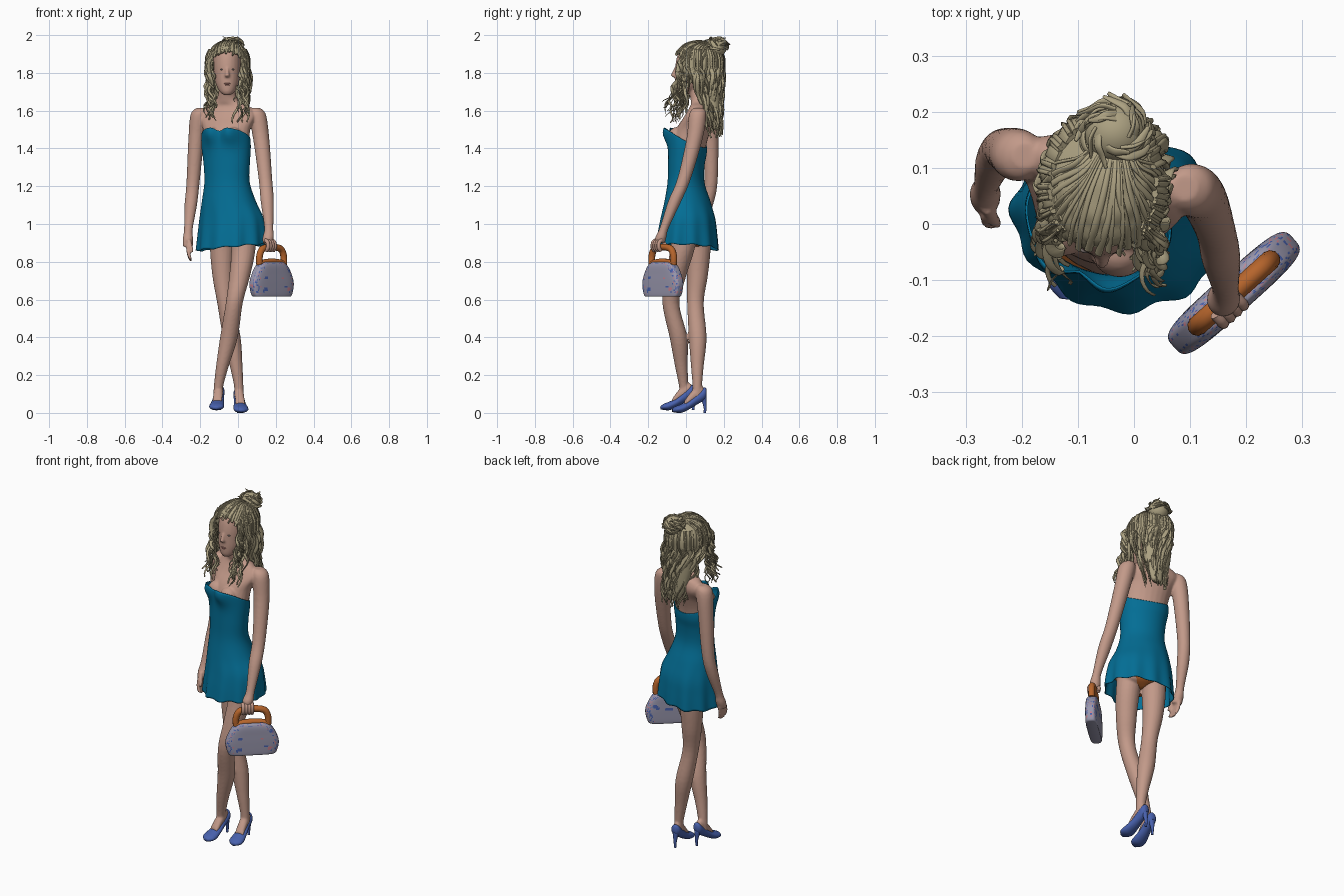
import bpy, bmesh, math, random
from mathutils import Vector, Matrix

if "Cube" in bpy.data.objects:
    bpy.data.objects.remove(bpy.data.objects["Cube"])
random.seed(4)
U, sin, cos, pi, V = random.uniform, math.sin, math.cos, math.pi, Vector

def material(name, *rgb):
    m = bpy.data.materials.new(name)
    m.diffuse_color = (*rgb, 1)
    m.use_nodes = True
    m.node_tree.nodes["Principled BSDF"].inputs["Base Color"].default_value = m.diffuse_color
    return m

SKIN, HAIR = material("skin", .54, .32, .25), material("dark blonde", .41, .355, .22)
TEAL, BLUE = material("teal cloth", .001, .155, .30), material("shoe blue", .065, .12, .42)
GREY, ORANGE = material("bag lavender grey", .32, .31, .42), material("handle orange", .47, .13, .025)
PINK, LIP = material("spot pink", .60, .22, .27), material("lip rose", .42, .19, .16)
EYE = material("eye grey", .22, .18, .17)

def spline(pts, n):
    """Catmull-Rom through tuples of any length."""
    out = []
    for i in range(len(pts) - 1):
        quad = pts[max(i - 1, 0)], pts[i], pts[i + 1], pts[min(i + 2, len(pts) - 1)]
        for t in (k / n for k in range(n)):
            out.append([0.5 * (2*q + (r-p)*t + (2*p-5*q+4*r-s)*t*t + (3*q-p-3*r+s)*t**3) for p, q, r, s in zip(*quad)])
    return out + [list(pts[-1])]

def loft(bm, rings, yaw=0.0, M=Matrix(), seg=24, n=5, power=2, fn=None, cap=True):
    """Rings are (cx, cy, cz, rx, ry)."""
    rot, rows, data = Matrix.Rotation(yaw, 3, 'Z'), [], spline(rings, n)
    for j, (cx, cy, cz, rx, ry) in enumerate(data):
        rows.append([])
        for a in (2 * pi * i / seg for i in range(seg)):
            c, s = cos(a), sin(a)
            q = V((math.copysign(abs(c)**(2/power), c) * max(rx, .002),
                   math.copysign(abs(s)**(2/power), s) * max(ry, .002), 0))
            q = fn(q, a, j / (len(data) - 1), cz) if fn else q
            rows[-1].append(bm.verts.new(M @ (V((cx, cy, cz)) + rot @ q)))
    for r0, r1 in zip(rows, rows[1:]):
        for i in range(seg):
            bm.faces.new((r0[i], r0[(i+1) % seg], r1[(i+1) % seg], r1[i]))
    if cap:
        bm.faces.new(rows[0]); bm.faces.new(rows[-1])

def ball(bm, c, r, u=20, v=14):
    bmesh.ops.create_uvsphere(bm, u_segments=u, v_segments=v, radius=1,
                              matrix=Matrix.Translation(c) @ Matrix.Diagonal((*r, 1)))

def finish(bm, name, *mats):
    bmesh.ops.recalc_face_normals(bm, faces=bm.faces)
    for f in bm.faces:
        f.smooth = True
    me = bpy.data.meshes.new(name)
    bm.to_mesh(me); bm.free()
    for m in mats:
        me.materials.append(m)
    ob = bpy.data.objects.new(name, me)
    bpy.context.collection.objects.link(ob)
    return ob

def strands(name, paths, mat, bevel, extrude=0.0, taper=True, n=5, res=0):
    """All paths become ribbons or tubes in one curve object."""
    cu = bpy.data.curves.new(name, 'CURVE')
    cu.dimensions, cu.bevel_depth, cu.extrude, cu.bevel_resolution, cu.use_fill_caps = '3D', bevel, extrude, res, True
    cu.materials.append(mat)
    for path in paths:
        pts, sp, tilt = spline([tuple(p) for p in path], n), cu.splines.new('POLY'), U(0, 3)
        sp.points.add(len(pts) - 1)
        for k, (p, q) in enumerate(zip(sp.points, pts)):
            p.co, p.tilt = (*q, 1), tilt if extrude else 0
            p.radius = 1 - 0.75 * (k / len(pts))**2 if taper else 1
        sp.use_smooth = True
    bpy.context.collection.objects.link(bpy.data.objects.new(name, cu))

# --- body: overlapping lofts fused by a voxel remesh ---
YAW, H = -.35, -.057
b = bmesh.new()
loft(b, [(-.03, .02, .89, .045, .06), (-.03, .025, .92, .12, .105), (-.03, .02, 1.03, .15, .115),
         (-.055, .005, 1.22, .105, .075), (-.06, .015, 1.40, .12, .085), (-.06, .04, 1.50, .13, .085),
         (-.055, .075, 1.57, .155, .07), (-.055, .085, 1.62, .125, .052), (-.058, .075, 1.65, .065, .047),
         (-.058, .06, 1.70, .045, .045), (-.056, .05, 1.76, .043, .043)], YAW)
for u in (-.055, .055):
    ball(b, V((-.063, .008, 1.455)) + Matrix.Rotation(YAW, 3, 'Z') @ V((u, -.042, 0)), (.05, .045, .058))
loft(b, [(H, -.028, 1.682, .016, .014), (H, -.01, 1.70, .040, .044), (H, .012, 1.74, .060, .070), (H, .03, 1.79, .070, .088),
         (H, .045, 1.85, .075, .10), (H, .05, 1.91, .070, .088), (H, .055, 1.95, .04, .05)])
loft(b, [(H, -.050, 1.828, .007, .012), (H, -.060, 1.80, .010, .016), (H, -.064, 1.785, .014, .016),
         (H, -.055, 1.775, .008, .008)], seg=12)
limbs = [[(.09, .065, 1.615, .024), (.102, .062, 1.58, .046), (.123, .045, 1.45, .043), (.145, -.01, 1.24, .036),
          (.155, -.06, 1.12, .035), (.163, -.115, .98, .024), (.16, -.133, .93, .030), (.157, -.138, .90, .026)],
         [(-.193, .122, 1.615, .024), (-.205, .122, 1.58, .046), (-.221, .13, 1.45, .042), (-.238, .132, 1.22, .035),
          (-.25, .11, 1.10, .033), (-.263, .07, .97, .023), (-.265, .055, .92, .028), (-.265, .042, .88, .026)],
         [(.025, .0, .98, .07), (.028, -.02, .86, .064), (.008, -.055, .72, .055), (-.02, -.08, .58, .045),
          (-.048, -.04, .40, .047), (-.082, -.025, .25, .034), (-.103, -.012, .14, .025), (-.105, -.01, .09, .026)],
         [(-.08, .06, .98, .07), (-.083, .065, .86, .065), (-.08, .06, .72, .055), (-.066, .05, .58, .044),
          (-.033, .062, .40, .047), (-.01, .06, .25, .034), (.004, .06, .14, .025), (.004, .06, .09, .026)]]
for limb in limbs:
    loft(b, [(x, y, z, r, r) for x, y, z, r in limb], seg=20)
for k in range(4):      # relaxed fingers, then the thumb
    y = .066 - k * .017
    loft(b, [(-.265, y, .89, .010, .010), (-.262, y - .012, .845, .010, .010),
             (-.25, y - .018, .80 + abs(k - 1.5) * .008, .008, .008)], seg=10)
loft(b, [(-.262, .03, .92, .012, .012), (-.25, .008, .88, .011, .011), (-.242, .0, .85, .008, .008)], seg=10)

def shoe_frame(heel, toe):
    h, f = V(heel), (V(toe) - V(heel)).normalized()
    return Matrix.Translation(h) @ Matrix((f.cross(V((0, 0, 1))), (0, 0, 1), f)).transposed().to_4x4()

frames = [shoe_frame((-.096, .042, .014), (-.118, -.135, .014)), shoe_frame((0, .104, 0), (.022, -.088, 0))]
for M in frames:        # feet inside the shoes
    loft(b, [(0, .11, .012, .018, .03), (0, .105, .045, .024, .038), (0, .075, .085, .025, .028),
             (0, .045, .115, .026, .016)], M=M, seg=16)
body = finish(b, "body", SKIN)
rm, sm = body.modifiers.new("fuse", 'REMESH'), body.modifiers.new("soften", 'SMOOTH')
rm.mode, rm.voxel_size, rm.use_smooth_shade = 'VOXEL', .006, True
sm.factor, sm.iterations = .5, 4
# --- briefs under the skirt ---
b = bmesh.new()
loft(b, [(-.03, .02, .882, .02, .05), (-.03, .025, .91, .09, .109), (-.03, .02, .97, .15, .122)], YAW)
finish(b, "briefs", ORANGE)
# --- shoes with thin heels ---
for M, name in zip(frames, ("front_shoe", "rear_shoe")):
    b = bmesh.new()
    loft(b, [(0, .105, -.004, .014, .022), (0, .10, .01, .026, .034), (0, .072, .05, .028, .030), (0, .042, .09, .033, .024),
             (0, .024, .128, .039, .023), (0, .018, .158, .036, .017), (0, .014, .178, .014, .009)], M=M)
    loft(b, [(0, -.005, .0, .007, .007), (0, -.003, .03, .008, .008), (0, -.012, .09, .019, .017)],
         M=M @ Matrix.Rotation(-pi / 2, 4, 'X'), seg=12)
    finish(b, name, BLUE)
# --- face details ---
b = bmesh.new()
for s in (-1, 1):
    ball(b, (H + s * .028, -.046, 1.818), (.012, .006, .0045), 12, 8)
finish(b, "eyes", EYE)
b = bmesh.new()
ball(b, (H, -.0555, 1.743), (.017, .005, .004), 12, 8)
ball(b, (H, -.0535, 1.736), (.015, .005, .004), 12, 8)
finish(b, "lips", LIP)

# --- dress with bust, sweetheart neckline and wavy hem ---
def cloth(q, a, t, z):
    s, c, top, hem = sin(a), cos(a), max(0, 1 - t / .35), max(0, (t - .55) / .45)
    if s < 0:
        q.y -= .032 * math.exp(-((abs(q.x) - .06) / .045)**2 - ((z - s * .03 * top - 1.465) / .05)**2)
        q.z -= .022 * top**2 * math.exp(-(q.x / .03)**2)
    q.z += -.055 * s * top + .018 * c * hem + .004 * hem**3 * cos(9 * a + 1)
    w = 1 + hem * (.035 * cos(11 * a) + .02 * cos(5 * a + 1)) - .03 * top**3
    return V((q.x * w, q.y * w, q.z))

b = bmesh.new()
loft(b, [(-.063, .008, 1.46, .137, .100), (-.063, .008, 1.40, .135, .097), (-.06, .002, 1.32, .126, .092),
         (-.058, 0, 1.22, .123, .094), (-.048, .008, 1.12, .146, .118), (-.033, .012, 1.03, .172, .140),
         (-.03, .01, .95, .182, .152), (-.03, .008, .875, .188, .160)], YAW, seg=88, fn=cloth, cap=False)
finish(b, "dress", TEAL).modifiers.new("thickness", 'SOLIDIFY').thickness = .004
# --- handbag: dotted by colouring scattered faces ---
BAG = Matrix.Translation((.178, -.123, 0)) @ Matrix.Rotation(math.radians(42), 4, 'Z')
b = bmesh.new()
loft(b, [(0, 0, .615, .11, .026), (0, 0, .623, .13, .033), (0, 0, .68, .144, .035), (0, 0, .73, .130, .035),
         (0, 0, .775, .102, .034), (0, 0, .797, .07, .027), (0, 0, .80, .03, .012)], M=BAG, seg=72, n=7, power=4)
dots = [(V((U(-.12, .12), s * .034, U(.64, .78))), U(.008, .012), k) for s in (-1, 1) for k in [1] * 8 + [2] * 3]
for f in b.faces:
    p = BAG.inverted() @ f.calc_center_median()
    edge = abs(p.y) < .032 and p.z > .63 and U(0, 1)
    f.material_index = next((k for c, r, k in dots if (p - c).length < r), 0) or (edge > .8) + (edge > .94)
finish(b, "handbag", GREY, BLUE, PINK)
arch = [BAG @ V((x, 0, z)) for x, z in ((-.086, .785), (-.086, .83), (-.064, .868), (0, .878), (.064, .868), (.086, .83), (.086, .785))]
strands("bag_handle", [arch, [BAG @ V((x, 0, z)) for x, z in ((-.09, .79), (0, .80), (.09, .79))]],
        ORANGE, .018, taper=False, res=3)
# fingers and thumb gripping the handle
grip = [[BAG @ V((-.05 + k * .016, y, z)) for y, z in ((-.006, .915), (-.024, .902), (-.027, .876), (-.014, .858))] for k in range(4)]
grip.append([BAG @ V(p) for p in ((-.03, .01, .92), (-.015, .026, .895), (0, .024, .866))])
strands("gripping_fingers", grip, SKIN, .0105, taper=False, res=2)
# --- hair cap, cut open around the face ---
C, R = V((-.055, .066, 1.85)), V((.110, .132, .120))
b = bmesh.new()
ball(b, C, R, 64, 32)
for v in b.verts:
    d = v.co - C
    v.co = C + d * (1 + .015 * sin(60 * d.y + 160 * d.z))
cut = []
for f in b.faces:
    p = f.calc_center_median()
    if (p.y < C.y - .035 and abs(p.x - C.x) < .084 and p.z < 1.915 - 5 * (p.x - C.x)**2) or (p.z < 1.78 and p.y < C.y + .02):
        cut.append(f)
bmesh.ops.delete(b, geom=cut, context='FACES')
finish(b, "hair_cap", HAIR).modifiers.new("thickness", 'SOLIDIFY').thickness = .008
# --- bun and the hair mass down the back ---
b, BUN = bmesh.new(), V((-.033, .162, 1.937))
ball(b, BUN, (.056, .054, .053))
loft(b, [(-.05, .115, 1.86, .09, .08), (-.045, .135, 1.70, .09, .055), (-.035, .152, 1.58, .07, .035), (-.03, .16, 1.50, .035, .018)])
finish(b, "bun_and_back_hair", HAIR)

def on_cap(p, k=1.01):
    e = V([(a - c) / r for a, c, r in zip(p, C, R)]).normalized() * k
    return C + V([a * r for a, r in zip(e, R)])

swept = []              # combed strands from hairline to bun
for i in range(22):
    a = pi * (.95 + 1.1 * i / 21)
    p0 = C + V((.12 * cos(a), .13 * sin(a), .068 - .05 * abs(cos(a)) + U(-.012, .012)))
    mid = p0.lerp(BUN, .5) + V((U(-.015, .015), 0, .06))
    swept.append([on_cap(p) for p in (p0, p0.lerp(mid, .5), mid, mid.lerp(BUN, .5), BUN)])
strands("swept_strands", swept, HAIR, .003, .004)
locks = []              # wavy locks hanging behind
for i in range(64):
    a, ph, end = pi * U(-.13, 1.13), U(0, 6), U(1.45, 1.66)
    c, s = cos(a), sin(a)
    path = [on_cap(C + V((.1 * c, .13 * s, h))) for h in (.08, .03, -.02)]
    for t in (k / 9 for k in range(1, 10)):
        path.append((-.05 + .015*t + c * (.112 - .045*t) + .014 * sin(ph + 11*t),
                     .07 + .075*t + s * (.122 - .085*t) + .012 * cos(ph + 9*t), 1.83 + (end - 1.83) * t))
    locks.append(path)
strands("back_locks", locks, HAIR, .004, .009, n=4)
curls = []              # ringlets framing the face and falling forward
for i in range(34):
    side = i % 2 * 2 - 1
    x0, y0, z1 = H + side * U(.078, .108), U(-.035, .05), U(1.53, 1.66)
    x1, y1 = (U(-.18, -.11) if side < 0 else U(-.035, .055)), U(-.125, .02)
    ph, turns, rad = U(0, 6), U(2, 3.5), U(.008, .017)
    path = [on_cap((x0, y0, 1.93)), on_cap((x0, y0, 1.88))]
    for t in (k / 25 for k in range(26)):
        g, w = ph + turns * 2 * pi * t, rad * min(1, .3 + 1.5 * t)
        path.append((x0 + (x1 - x0) * t**1.6 + w * cos(g), y0 + (y1 - y0) * t**1.5 + w * sin(g), 1.86 + (z1 - 1.86) * t))
    curls.append(path)
strands("front_ringlets", curls, HAIR, .003, .009, n=2)
loops = []              # loose curls around the bun
for i in range(30):
    a, e = U(0, 6.28), U(-.3, 1.1)
    d = V((cos(a) * cos(e), sin(a) * cos(e), sin(e)))
    q = V((-d.y, d.x, U(-.5, .5))).normalized()
    loops.append([BUN + (d + q * k).normalized() * r for k, r in ((0, .05), (.4, .059), (1, .062), (1.8, U(.06, .078)))])
strands("bun_curls", loops, HAIR, .003, .006)
